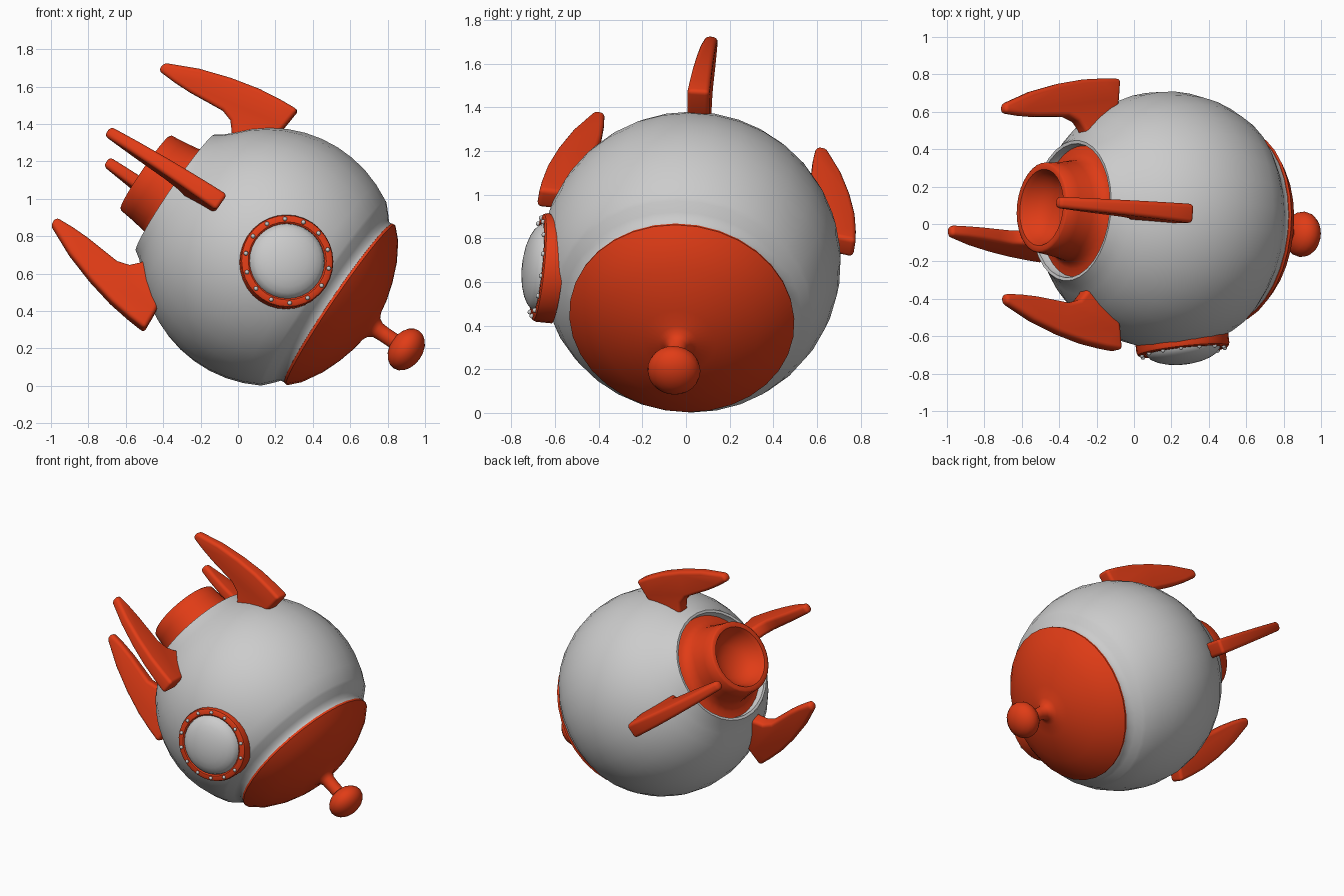
import bpy, bmesh
from math import sin, cos, pi, radians, sqrt
from mathutils import Matrix, Vector

if "Cube" in bpy.data.objects:
    bpy.data.objects.remove(bpy.data.objects["Cube"])


def frame(origin, axis):
    """Matrix with local z along axis and local x as close to world up as possible."""
    d = Vector(axis).normalized()
    u = (Vector((0, 0, 1)) - d * d.z).normalized()
    v = d.cross(u)
    m = Matrix((u, v, d)).transposed().to_4x4()
    m.translation = Vector(origin)
    return m


def material(name, color):
    m = bpy.data.materials.new(name)
    m.diffuse_color = color
    m.use_nodes = True
    m.node_tree.nodes["Principled BSDF"].inputs["Base Color"].default_value = m.diffuse_color
    return m


RED = material("red_paint", (0.75, 0.045, 0.008, 1))
ROCKET = frame((0.17, 0.02, 0.69), (0.825, -0.085, -0.56))
WINDOW = frame((0.26, -0.65, 0.665), (0.11, -0.985, 0.10))


def finish(name, bm, matrix, mat=None, angle=35, bevel=0):
    bmesh.ops.recalc_face_normals(bm, faces=bm.faces[:])
    me = bpy.data.meshes.new(name)
    bm.to_mesh(me)
    bm.free()
    ob = bpy.data.objects.new(name, me)
    bpy.context.collection.objects.link(ob)
    ob.matrix_world = matrix
    if mat:
        me.materials.append(mat)
    bpy.ops.object.select_all(action='DESELECT')
    ob.select_set(True)
    bpy.context.view_layer.objects.active = ob
    if bevel:
        b = ob.modifiers.new("round_edges", 'BEVEL')
        b.width = bevel
        b.segments = 4
        b.limit_method = 'ANGLE'
        b.angle_limit = radians(40)
        bpy.ops.object.modifier_apply(modifier=b.name)
    bpy.ops.object.shade_smooth_by_angle(angle=radians(angle))
    return ob


def lathe(name, profile, matrix, mat=None, n=32, angle=35):
    """Revolve (radius, height) points about local z."""
    bm = bmesh.new()
    rings = []
    for r, z in profile:
        if r < 1e-5:
            rings.append([bm.verts.new((0, 0, z))] * n)
        else:
            rings.append([bm.verts.new((r * cos(2 * pi * i / n), r * sin(2 * pi * i / n), z))
                          for i in range(n)])
    for a, b in zip(rings, rings[1:]):
        for i in range(n):
            j = (i + 1) % n
            bm.faces.new(list(dict.fromkeys((a[i], a[j], b[j], b[i]))))
    return finish(name, bm, matrix, mat, angle)


# Round hull: flared, open collar at the tail and a shallow groove at the nose
R = 0.69
heights = [R * sin(radians(t)) for t in range(-50, 31, 8)]
hull = [(0.30, -0.50), (0.345, -0.53), (0.36, -0.61), (0.377, -0.612), (0.405, -0.57)]
hull += [(sqrt(R * R - h * h), h) for h in heights]
hull += [(0.583, 0.36), (0.545, 0.395), (0.515, 0.42), (0.512, 0.445), (0.45, 0.45)]
lathe("hull", hull, ROCKET, angle=50)

# Nose cap with rim and flared stem
lathe("nose_cap", [(0.46, 0.43), (0.515, 0.445), (0.518, 0.46), (0.46, 0.517), (0.36, 0.577),
                   (0.26, 0.618), (0.17, 0.645), (0.09, 0.66), (0.06, 0.675), (0.045, 0.70),
                   (0.042, 0.74), (0.042, 0.86)], ROCKET, RED, angle=45)

# Flattened knob on the stem
knob = [(0.122 * sin(pi * i / 10), 0.885 - 0.088 * cos(pi * i / 10)) for i in range(11)]
lathe("nose_knob", knob, ROCKET, RED, n=24, angle=60)

# Exhaust nozzle with flared base and hollow bowl
lathe("nozzle", [(0.36, -0.53), (0.355, -0.565), (0.31, -0.575), (0.275, -0.60), (0.262, -0.65),
                 (0.25, -0.73), (0.242, -0.80), (0.232, -0.808), (0.205, -0.806), (0.19, -0.78),
                 (0.165, -0.73), (0.11, -0.69), (0.05, -0.675), (0, -0.67)], ROCKET, RED, angle=45)

# Four swept fins: outline as (distance from axis, position along axis)
OUTLINE = [(0.55, -0.335), (0.62, -0.325), (0.735, -0.315), (0.728, -0.42), (0.712, -0.55),
           (0.675, -0.71), (0.62, -0.88), (0.54, -1.055), (0.49, -1.055), (0.485, -0.95),
           (0.487, -0.85), (0.497, -0.74), (0.505, -0.65), (0.485, -0.585), (0.44, -0.545),
           (0.39, -0.52)]


def fin(name, degrees):
    bm = bmesh.new()
    sides = []
    for s in (-1, 1):
        sides.append([bm.verts.new((r, s * (0.052 + 0.022 * (a + 0.32) / 0.73), a))
                      for r, a in OUTLINE])
        bm.faces.new(sides[-1])
    k = len(OUTLINE)
    for i in range(k):
        j = (i + 1) % k
        bm.faces.new((sides[0][i], sides[0][j], sides[1][j], sides[1][i]))
    finish(name, bm, ROCKET @ Matrix.Rotation(radians(degrees), 4, 'Z'), RED, 45, 0.022)


for label, deg in (("top", -4), ("front", 79), ("bottom", 160), ("back", 259)):
    fin(label + "_fin", deg)

# Porthole: red frame, grey domed glass, ring of rivets
lathe("window_frame", [(0.25, -0.06), (0.25, 0.012), (0.245, 0.026), (0.235, 0.032), (0.21, 0.032),
                       (0.202, 0.026), (0.198, -0.02)], WINDOW, RED)
glass = [(0.203 * cos(radians(t)), 0.015 + 0.085 * sin(radians(t))) for t in range(0, 90, 15)]
lathe("window_glass", glass + [(0, 0.10)], WINDOW, angle=60)

bm = bmesh.new()
for i in range(14):
    t = 2 * pi * (i + 0.1) / 14
    bmesh.ops.create_uvsphere(bm, u_segments=10, v_segments=6, radius=0.012,
                              matrix=Matrix.Translation((0.226 * cos(t), 0.226 * sin(t), 0.034)))
finish("window_rivets", bm, WINDOW, angle=60)
